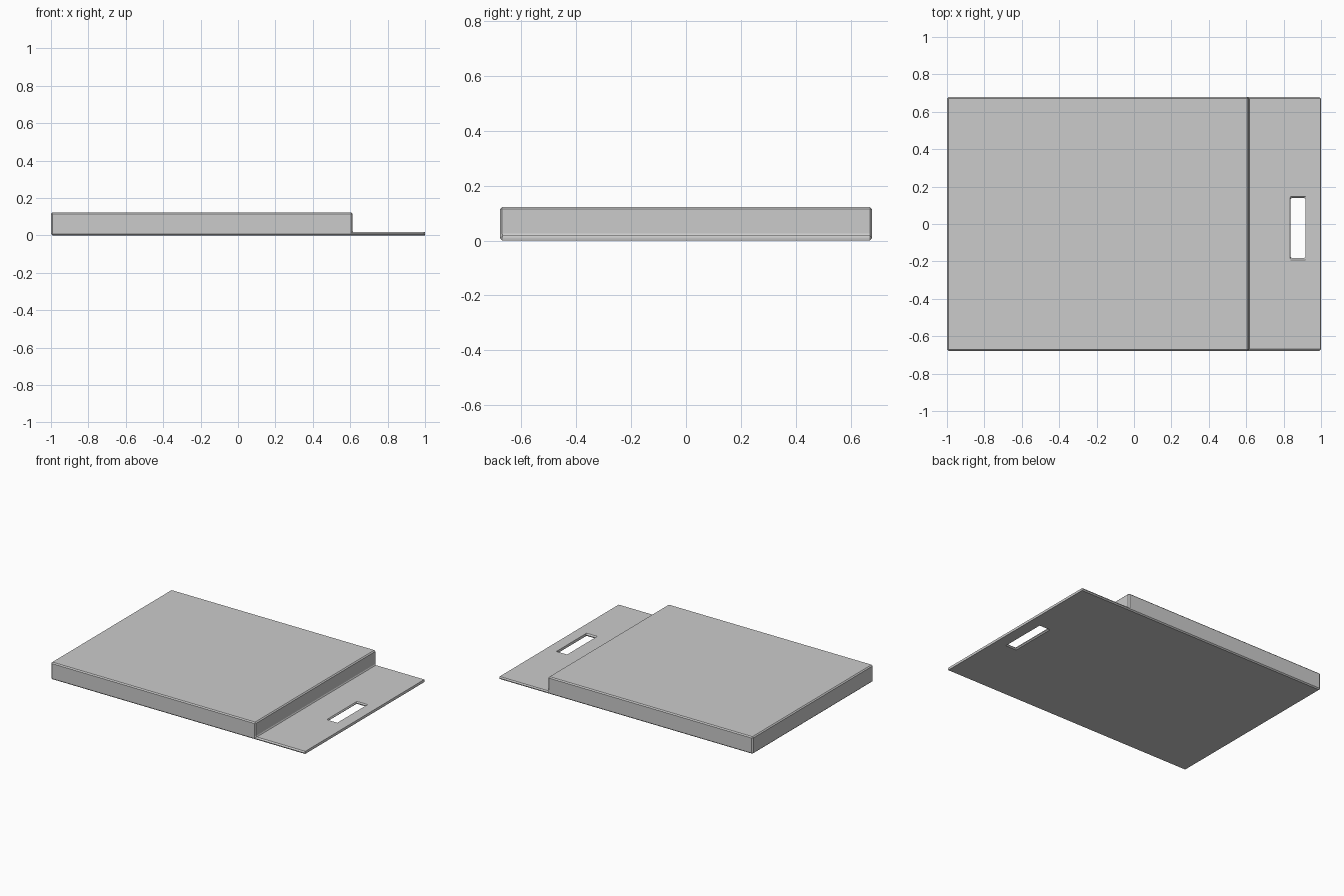
import bpy, bmesh

if "Cube" in bpy.data.objects:
    bpy.data.objects.remove(bpy.data.objects["Cube"])

HALF_Y, STEP_X, PLATE_Z, TOP_Z = 0.678, 0.612, 0.018, 0.122


def prism(name, profile, y0, y1):
    """Extrude an XZ profile along y."""
    bm = bmesh.new()
    face = bm.faces.new([bm.verts.new((x, y0, z)) for x, z in profile])
    ext = bmesh.ops.extrude_face_region(bm, geom=[face])
    verts = [g for g in ext["geom"] if isinstance(g, bmesh.types.BMVert)]
    bmesh.ops.translate(bm, verts=verts, vec=(0, y1 - y0, 0))
    bmesh.ops.recalc_face_normals(bm, faces=bm.faces)
    mesh = bpy.data.meshes.new(name)
    bm.to_mesh(mesh)
    bm.free()
    obj = bpy.data.objects.new(name, mesh)
    bpy.context.collection.objects.link(obj)
    return obj


# Thick slab stepping down to a thin handle plate
board = prism("stepped_board", [(-1, 0), (1, 0), (1, PLATE_Z), (STEP_X, PLATE_Z),
                                (STEP_X, TOP_Z), (-1, TOP_Z)], -HALF_Y, HALF_Y)

# Grip slot, slightly off centre
slot = prism("slot_cutter", [(0.838, -0.1), (0.916, -0.1), (0.916, 0.1), (0.838, 0.1)],
             -0.183, 0.14)
slot.hide_render = True
slot.hide_set(True)

cut = board.modifiers.new("slot", 'BOOLEAN')
cut.operation = 'DIFFERENCE'
cut.solver = 'EXACT'
cut.object = slot

# Narrow chamfer on every edge, including the inner step corner
bevel = board.modifiers.new("chamfer", 'BEVEL')
bevel.width = 0.0075
bevel.segments = 1
bevel.limit_method = 'ANGLE'
bevel.use_clamp_overlap = False
